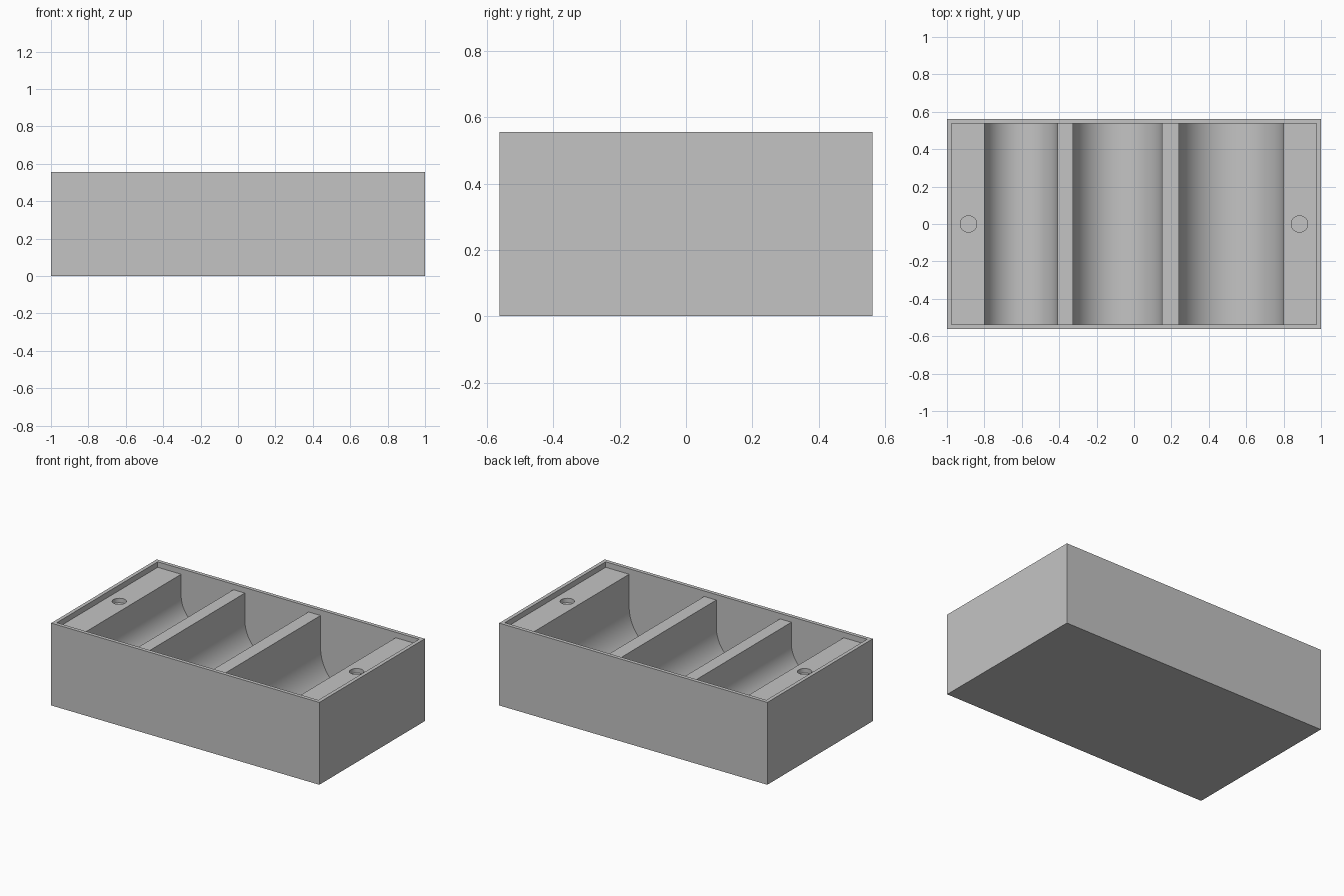
import bpy, bmesh, math
from mathutils import Vector

if "Cube" in bpy.data.objects:
    bpy.data.objects.remove(bpy.data.objects["Cube"], do_unlink=True)

HALF_X, HALF_Y, HEIGHT = 1.0, 0.562, 0.555
RIM, LEDGE_Z = 0.025, 0.518
# left edge, right edge and axis height of each round-bottomed channel
CHANNELS = [(-0.80, -0.41, 0.375), (-0.325, 0.15, 0.337), (0.24, 0.80, 0.30)]

grey = bpy.data.materials.new("plain grey")
grey.use_nodes = True
grey.diffuse_color = (0.55, 0.55, 0.55, 1)
grey.node_tree.nodes["Principled BSDF"].inputs["Base Color"].default_value = (0.55, 0.55, 0.55, 1)


def prism(name, outline, direction):
    """Extrude a closed planar outline into a solid."""
    bm = bmesh.new()
    face = bm.faces.new([bm.verts.new(p) for p in outline])
    grown = bmesh.ops.extrude_face_region(bm, geom=[face])
    moved = [v for v in grown["geom"] if isinstance(v, bmesh.types.BMVert)]
    bmesh.ops.translate(bm, verts=moved, vec=Vector(direction))
    bmesh.ops.recalc_face_normals(bm, faces=bm.faces)
    mesh = bpy.data.meshes.new(name)
    bm.to_mesh(mesh)
    bm.free()
    obj = bpy.data.objects.new(name, mesh)
    bpy.context.collection.objects.link(obj)
    mesh.materials.append(grey)
    return obj


def cut(target, cutter):
    """Subtract the cutter and discard it."""
    cutter.hide_render = True
    bpy.context.view_layer.objects.active = target
    mod = target.modifiers.new("cut", "BOOLEAN")
    mod.operation, mod.solver, mod.object = "DIFFERENCE", "EXACT", cutter
    bpy.ops.object.modifier_apply(modifier=mod.name)
    bpy.data.objects.remove(cutter, do_unlink=True)


# Outer block
tray = prism("coin_tray", [(sx * HALF_X, sy * HALF_Y, 0) for sx, sy in
                           ((-1, -1), (1, -1), (1, 1), (-1, 1))], (0, 0, HEIGHT))

# Shallow recess and the three channels as one profile
inner_x, inner_y, above = HALF_X - RIM, HALF_Y - RIM, HEIGHT + 0.1
profile = [(-inner_x, above), (-inner_x, LEDGE_Z)]
STEPS = 40
for left, right, axis_z in CHANNELS:
    mid, r = (left + right) / 2, (right - left) / 2
    profile.append((left, LEDGE_Z))
    for i in range(STEPS + 1):
        a = math.pi * i / STEPS
        profile.append((mid - r * math.cos(a), axis_z - r * math.sin(a)))
    profile.append((right, LEDGE_Z))
profile += [(inner_x, LEDGE_Z), (inner_x, above)]
cut(tray, prism("channel_cutter", [(x, -inner_y, z) for x, z in profile], (0, 2 * inner_y, 0)))

# Round blind holes in the end ledges
for side in (-1, 1):
    ring = [(side * 0.885 + 0.044 * math.cos(a), 0.044 * math.sin(a), LEDGE_Z - 0.03)
            for a in (math.tau * i / 32 for i in range(32))]
    cut(tray, prism("hole_cutter", ring, (0, 0, 0.1)))

# Smooth curved floors, crisp edges
bpy.ops.object.select_all(action="DESELECT")
tray.select_set(True)
bpy.context.view_layer.objects.active = tray
bpy.ops.object.shade_smooth_by_angle(angle=math.radians(30))
